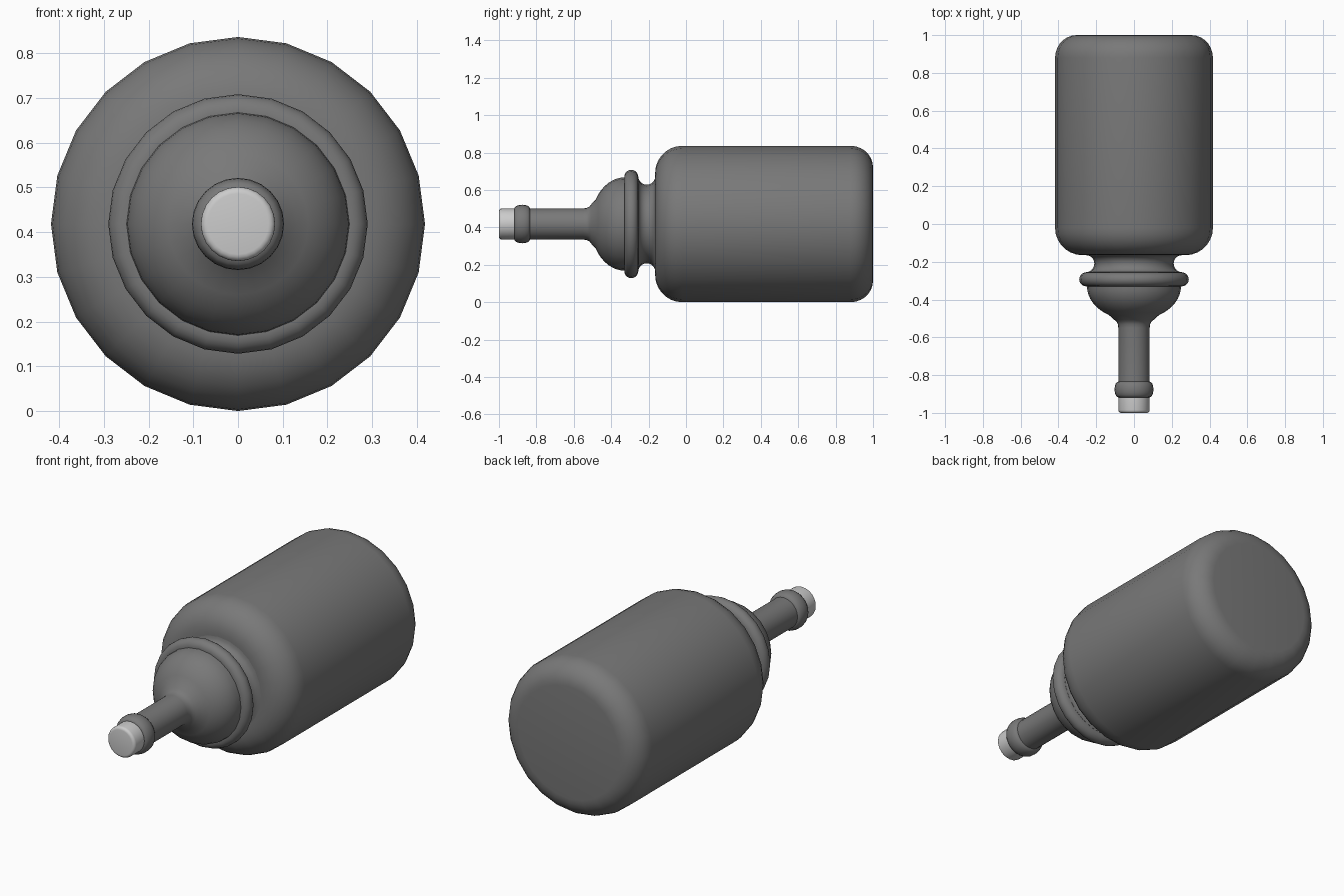
import bpy, bmesh
from math import sin, cos, pi, radians

if "Cube" in bpy.data.objects:
    bpy.data.objects.remove(bpy.data.objects["Cube"])

SIDES = 24
AXIS_Z = 0.418


def grey(name, v):
    mat = bpy.data.materials.new(name)
    mat.diffuse_color = (v, v, v, 1)
    mat.use_nodes = True
    mat.node_tree.nodes["Principled BSDF"].inputs["Base Color"].default_value = mat.diffuse_color
    return mat


DARK = grey("dark_grey", 0.19)
LIGHT = grey("light_grey", 0.6)


def arc(cy, cr, ay, ar, start, end, steps=6):
    """Elliptical arc in (y, radius) space; 0 deg points to +y, 90 deg outward."""
    pts = []
    for i in range(steps + 1):
        a = radians(start + (end - start) * i / steps)
        pts.append((cy + ay * cos(a), cr + ar * sin(a)))
    return pts


def lathe(name, profile, mat=DARK, cap_front=False, cap_back=False):
    """Spin a (y, radius) profile, listed front to back, around the y axis."""
    bm = bmesh.new()
    rings = []
    for y, r in profile:
        rings.append([bm.verts.new((r * cos(2 * pi * k / SIDES), y,
                                    AXIS_Z + r * sin(2 * pi * k / SIDES)))
                      for k in range(SIDES)])
    for a, b in zip(rings, rings[1:]):
        for k in range(SIDES):
            n = (k + 1) % SIDES
            bm.faces.new((a[k], b[k], b[n], a[n]))
    if cap_front:
        bm.faces.new(rings[0])
    if cap_back:
        bm.faces.new(rings[-1][::-1])
    mesh = bpy.data.meshes.new(name)
    bm.to_mesh(mesh)
    bm.free()
    mesh.materials.append(mat)
    ob = bpy.data.objects.new(name, mesh)
    bpy.context.collection.objects.link(ob)
    bpy.ops.object.select_all(action='DESELECT')
    ob.select_set(True)
    bpy.context.view_layer.objects.active = ob
    bpy.ops.object.shade_smooth_by_angle(angle=radians(40))
    return ob


# Nozzle tip with a small rounded rim
lathe("nozzle_tip", arc(-0.985, 0.068, 0.015, 0.015, 180, 90, 4)
      + [(-0.92, 0.083)], LIGHT, cap_front=True)

# Rounded collar behind the tip
lathe("nozzle_collar", [(-0.92, 0.083)]
      + arc(-0.876, 0.083, 0.042, 0.020, 180, 0, 8) + [(-0.832, 0.083)])

# Stem flaring into the domed bulb
lathe("stem_and_bulb", [(-0.832, 0.083), (-0.55, 0.083), (-0.53, 0.086),
                        (-0.515, 0.094), (-0.507, 0.105)]
      + arc(-0.33, 0.0, 0.18, 0.249, 148, 90, 8))

# Raised ring running into the concave neck groove
lathe("ring_and_neck", [(-0.33, 0.249)]
      + arc(-0.293, 0.253, 0.037, 0.037, 180, 0, 10)
      + arc(-0.21, 0.253, 0.045, 0.043, 180, 360, 10))

# Large tank with rounded shoulders
lathe("tank", [(-0.165, 0.253)]
      + arc(-0.02, 0.273, 0.145, 0.145, 180, 90, 7)
      + arc(0.88, 0.303, 0.12, 0.115, 90, 0, 7), cap_back=True)
